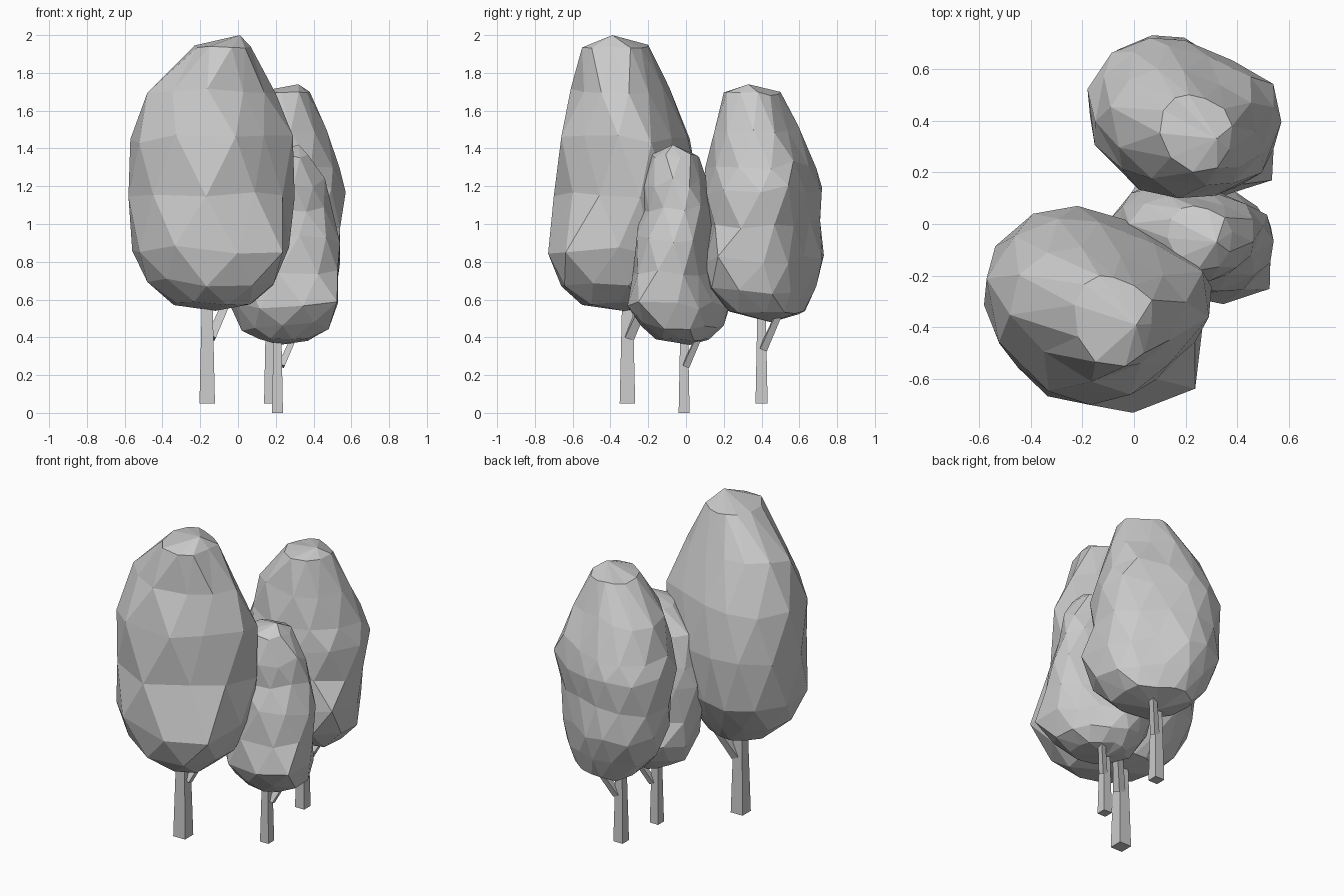
import bpy, bmesh, random
from mathutils import Vector

if "Cube" in bpy.data.objects:
    bpy.data.objects.remove(bpy.data.objects["Cube"])

random.seed(4)

# Shared canopy footprint, in the unit square
FOOT = [(0.34, -0.98), (0.92, -0.74), (1, -0.02), (0.93, 0.45), (0.5, 0.74), (0, 0.97),
        (-0.36, 1), (-0.75, 0.82), (-1, 0.38), (-0.94, -0.3), (-0.48, -0.86)]


def fit(pts):
    """Stretch a footprint so it exactly spans -1..1 on both axes."""
    out = []
    for axis in (0, 1):
        v = [p[axis] for p in pts]
        lo, hi = min(v), max(v)
        out.append([2 * (a - lo) / (hi - lo) - 1 for a in v])
    return list(zip(*out))


N = len(FOOT)
EVEN = fit(FOOT)
ODD = fit([((FOOT[i][0] + FOOT[(i + 1) % N][0]) / 2, (FOOT[i][1] + FOOT[(i + 1) % N][1]) / 2)
           for i in range(N)])


def make_object(name, bm):
    bmesh.ops.recalc_face_normals(bm, faces=bm.faces)
    me = bpy.data.meshes.new(name)
    bm.to_mesh(me)
    bm.free()
    ob = bpy.data.objects.new(name, me)
    bpy.context.collection.objects.link(ob)
    return ob


def trimmed(foot, back_right, front_left, front_right):
    """Pull three corners of a footprint inwards (or outwards if negative)."""
    pts = []
    for u, v in foot:
        t = (back_right if v > 0 else front_right) if u > 0 else (0 if v > 0 else front_left)
        s = 1 - t * abs(u * v)
        pts.append((u * s, v * s))
    return fit(pts)


def canopy(name, top, rings, bottom, phase=0):
    """Faceted foliage: rings (z, xmin, xmax, ymin, ymax, three corner trims) in triangles."""
    bm = bmesh.new()
    loops = []
    for k, (z, x0, x1, y0, y1, *trims) in enumerate(rings):
        foot = trimmed(ODD if (k + phase) % 2 else EVEN, *trims)
        j = 0.025 if 0 < k < len(rings) - 1 else 0.01
        loops.append([bm.verts.new(((x0 + x1) / 2 + u * (x1 - x0) / 2,
                                    (y0 + y1) / 2 + v * (y1 - y0) / 2,
                                    z + random.uniform(-j, j))) for u, v in foot])
    for k in range(len(loops) - 1):
        a, b = loops[k], loops[k + 1]
        for i in range(N):
            n = (i + 1) % N
            if (k + phase) % 2 == 0:
                bm.faces.new((a[i], a[n], b[i]))
                bm.faces.new((b[i], a[n], b[n]))
            else:
                bm.faces.new((a[i], b[n], b[i]))
                bm.faces.new((a[i], a[n], b[n]))
    for point, loop in ((top, loops[0]), (bottom, loops[-1])):
        tip = bm.verts.new(point)
        for i in range(N):
            bm.faces.new((loop[i], loop[(i + 1) % N], tip))
    return make_object(name, bm)


def post(name, p0, p1, r0, r1):
    """Tapered four-sided bar between two points."""
    p0, p1 = Vector(p0), Vector(p1)
    d = (p1 - p0).normalized()
    u = (Vector((0, 1, 0)).cross(d)).normalized()
    w = d.cross(u)
    bm = bmesh.new()
    ends = [[bm.verts.new(p + (u * a + w * b) * r) for a, b in ((1, 1), (-1, 1), (-1, -1), (1, -1))]
            for p, r in ((p0, r0), (p1, r1))]
    for i in range(4):
        n = (i + 1) % 4
        bm.faces.new((ends[0][i], ends[0][n], ends[1][n], ends[1][i]))
    bm.faces.new(ends[0])
    bm.faces.new(ends[1])
    return make_object(name, bm)


# Foliage
canopy("large_tree_foliage", (0.01, -0.39, 2.0), [
    (1.94, -0.23, 0.07, -0.55, -0.20, -0.2, 0.1, 0.2),
    (1.71, -0.48, 0.20, -0.61, -0.09, 0, 0.35, 0.4),
    (1.45, -0.57, 0.29, -0.66, 0.02, 0, 0.18, 0.45),
    (1.15, -0.58, 0.30, -0.70, 0.07, 0.05, 0.08, 0.35),
    (0.86, -0.56, 0.27, -0.73, 0.04, 0.1, 0.12, 0),
    (0.69, -0.48, 0.19, -0.66, -0.06, 0.1, 0.1, 0),
    (0.58, -0.34, 0.08, -0.55, -0.14, 0, 0, 0)], (-0.12, -0.33, 0.54))
canopy("back_tree_foliage", (0.32, 0.33, 1.74), [
    (1.69, 0.10, 0.38, 0.20, 0.50, -0.2, 0.1, 0.1),
    (1.50, -0.09, 0.47, 0.15, 0.60, 0, 0.2, 0.25),
    (1.31, -0.15, 0.54, 0.10, 0.69, 0, 0.1, 0.25),
    (1.18, -0.18, 0.57, 0.11, 0.72, 0.05, 0.05, 0.2),
    (1.00, -0.17, 0.54, 0.12, 0.71, 0.25, 0.1, 0.1),
    (0.81, -0.15, 0.54, 0.10, 0.73, 0.3, 0.15, -0.1),
    (0.65, -0.08, 0.52, 0.12, 0.69, 0.25, 0.1, 0),
    (0.53, 0.02, 0.42, 0.23, 0.63, 0, 0, 0)], (0.20, 0.45, 0.48), 1)
canopy("small_tree_foliage", (0.32, -0.07, 1.42), [
    (1.36, 0.13, 0.38, -0.18, 0.07, -0.2, 0.1, 0.1),
    (1.22, -0.02, 0.46, -0.22, 0.11, -0.15, 0.2, 0.3),
    (1.08, -0.07, 0.50, -0.24, 0.15, -0.15, 0.1, 0.3),
    (0.92, -0.09, 0.54, -0.26, 0.16, 0.05, 0.05, 0.25),
    (0.74, -0.07, 0.53, -0.28, 0.17, 0.2, 0.1, 0.1),
    (0.57, -0.04, 0.53, -0.31, 0.23, 0.3, 0.1, -0.1),
    (0.46, 0.02, 0.48, -0.24, 0.20, 0.2, 0.1, 0),
    (0.39, 0.10, 0.38, -0.16, 0.12, 0, 0, 0)], (0.22, 0.02, 0.36), 1)

# Trunks, each with one side branch rising into the foliage
for label, x, y, z, fork, r in (("large_tree", -0.163, -0.31, 0.05, 0.42, 0.041),
                                ("back_tree", 0.170, 0.40, 0.05, 0.36, 0.032),
                                ("small_tree", 0.209, -0.01, 0.0, 0.27, 0.029)):
    post(label + "_trunk", (x, y, z), (x, y, fork + 0.25), r, r * 0.65)
    post(label + "_branch", (x + 0.02, y + 0.01, fork - 0.02), (x + 0.10, y + 0.09, fork + 0.16),
         r * 0.6, r * 0.5)
